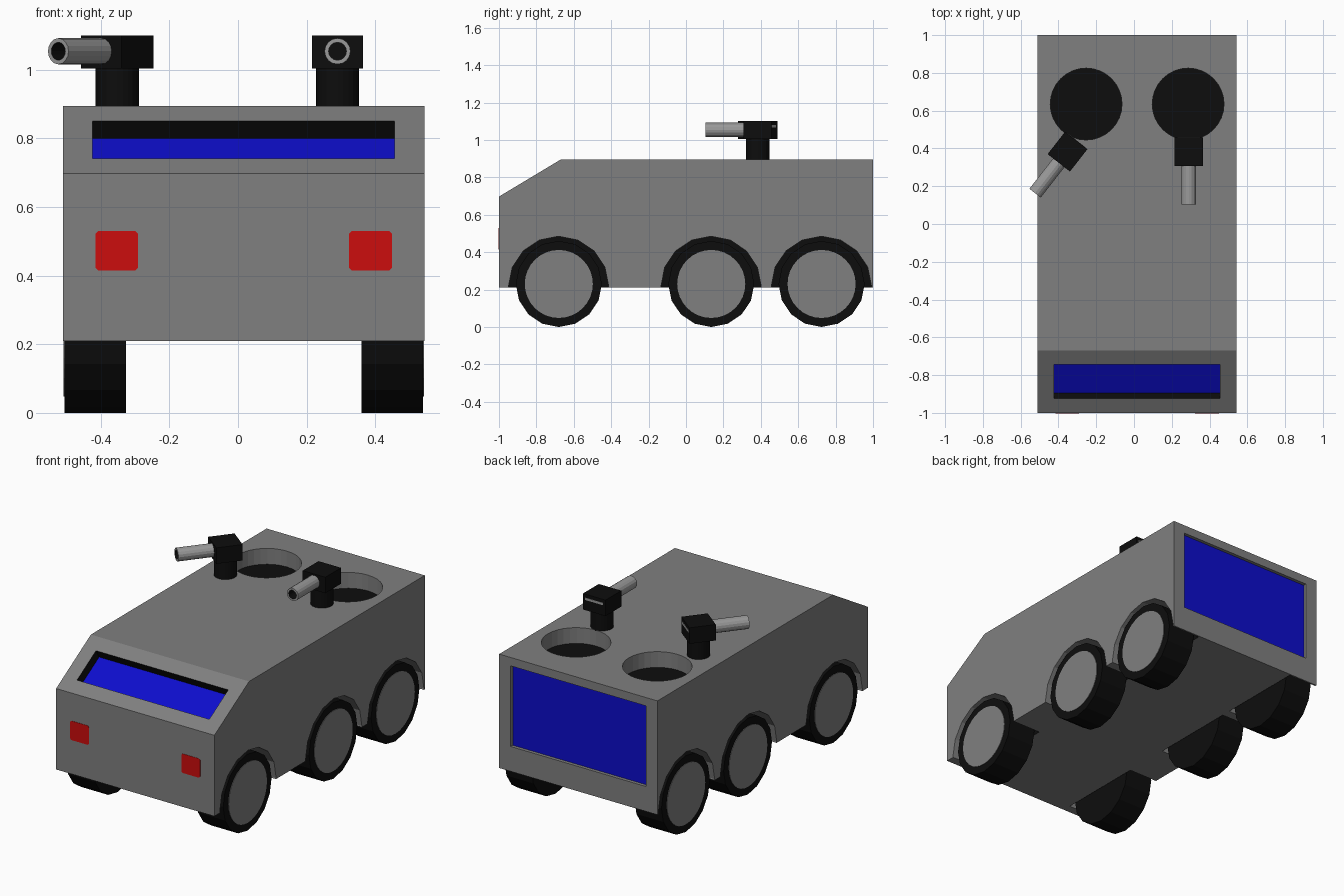
import bpy, bmesh, math
from mathutils import Matrix, Vector

if "Cube" in bpy.data.objects:
    bpy.data.objects.remove(bpy.data.objects["Cube"])

CX = 0.0165          # body centre line
HALF = 0.5265        # half body width


def material(name, *rgb):
    m = bpy.data.materials.new(name)
    m.diffuse_color = (*rgb, 1)
    m.use_nodes = True
    m.node_tree.nodes["Principled BSDF"].inputs["Base Color"].default_value = m.diffuse_color
    return m


GRAY = material("body gray", 0.214, 0.214, 0.214)
BLACK = material("rubber black", 0.004, 0.004, 0.004)
BLUE = material("window blue", 0.004, 0.004, 0.604)
RED = material("light red", 0.604, 0.004, 0.004)
STEEL = material("barrel gray", 0.32, 0.32, 0.32)


def finish(name, bm, mats, matrix):
    bmesh.ops.recalc_face_normals(bm, faces=bm.faces[:])
    me = bpy.data.meshes.new(name)
    bm.to_mesh(me)
    bm.free()
    for m in mats:
        me.materials.append(m)
    ob = bpy.data.objects.new(name, me)
    ob.matrix_world = matrix
    bpy.context.collection.objects.link(ob)
    return ob


def lathe(name, profile, n, mats, matrix, index=None):
    """Rings (radius, height) around local z; index = start cap, bands, end cap."""
    bm = bmesh.new()
    index = index or [0] * (len(profile) + 1)
    rings = [[bm.verts.new((r * math.cos(2 * math.pi * i / n),
                            r * math.sin(2 * math.pi * i / n), h))
              for i in range(n)] for r, h in profile]
    bm.faces.new(rings[0]).material_index = index[0]
    for k in range(len(rings) - 1):
        a, b = rings[k], rings[k + 1]
        for i in range(n):
            j = (i + 1) % n
            bm.faces.new((a[i], a[j], b[j], b[i])).material_index = index[k + 1]
    bm.faces.new(rings[-1]).material_index = index[-1]
    return finish(name, bm, mats, matrix)


def box(name, size, mats, matrix, floor=None):
    """Box; the face whose normal points along 'floor' takes the second material."""
    bm = bmesh.new()
    bmesh.ops.create_cube(bm, size=1)
    bmesh.ops.scale(bm, vec=size, verts=bm.verts[:])
    bm.normal_update()
    for f in bm.faces:
        f.material_index = int(bool(floor) and f.normal.dot(Vector(floor)) > 0.9)
    return finish(name, bm, mats, matrix)


def at(x, y, z):
    return Matrix.Translation((x, y, z))


def rot(deg, axis):
    return Matrix.Rotation(math.radians(deg), 4, axis)


# Body: side profile extruded across the width
bm = bmesh.new()
side = [(-1, 0.21), (1, 0.21), (1, 0.895), (-0.67, 0.895), (-1, 0.697)]
face = bm.faces.new([bm.verts.new((CX - HALF, y, z)) for y, z in side])
new = bmesh.ops.extrude_face_region(bm, geom=[face])["geom"]
bmesh.ops.translate(bm, vec=(2 * HALF, 0, 0),
                    verts=[v for v in new if isinstance(v, bmesh.types.BMVert)])
body = finish("body", bm, [GRAY, BLACK, BLUE], Matrix())

# Cutters: windscreen recess, rear window recess, hatches, wheel arches
slope = math.degrees(math.atan2(0.198, 0.33))
cutters = [
    box("windscreen_cutter", (0.88, 0.21, 0.116), [BLACK, BLUE],
        at(CX, -0.835, 0.796) @ rot(slope, 'X'), (0, 0, -1)),
    box("rear_window_cutter", (0.9, 0.04, 0.485), [GRAY, BLUE],
        at(CX, 1.0, 0.602), (0, -1, 0)),
]
for s in (-1, 1):
    cutters.append(lathe("hatch_cutter", [(0.19, -0.095), (0.19, 0.1)], 32,
                         [GRAY, BLACK], at(CX + s * 0.27, 0.635, 0.895), [1, 0, 0]))

# Wheels with flat hubs
for s, label in ((-1, "left"), (1, "right")):
    for y, place in ((-0.68, "front"), (0.135, "middle"), (0.725, "rear")):
        turn = rot(s * 90, 'Y')
        cutters.append(lathe("arch_cutter", [(0.268, 0.337), (0.268, 0.6)], 16,
                             [GRAY, BLACK], at(CX, y - 0.001, 0.217) @ turn, [1, 0, 0]))
        lathe(f"{place}_{label}_tire", [(0.23, 0.343), (0.23, 0.522)], 16,
              [BLACK], at(CX, y, 0.23) @ turn)
        lathe(f"{place}_{label}_hub", [(0.182, 0.52), (0.182, 0.525)], 32,
              [GRAY], at(CX, y, 0.23) @ turn)

bpy.context.view_layer.objects.active = body
for c in cutters:
    c.hide_render = True
    mod = body.modifiers.new("cut", 'BOOLEAN')
    mod.operation = 'DIFFERENCE'
    mod.solver = 'EXACT'
    mod.material_mode = 'TRANSFER'
    mod.object = c
    bpy.ops.object.modifier_apply(modifier=mod.name)
for c in cutters:
    bpy.data.objects.remove(c)

# Headlights: thin plates with clipped corners
for s, label in ((-1, "left"), (1, "right")):
    lamp = box(f"{label}_headlight", (0.125, 0.006, 0.115), [RED],
               at(CX + s * 0.37, -0.999, 0.4725))
    bm = bmesh.new()
    bm.from_mesh(lamp.data)
    edges = [e for e in bm.edges
             if abs((e.verts[0].co - e.verts[1].co).normalized().y) > 0.9]
    bmesh.ops.bevel(bm, geom=edges, offset=0.008, segments=1, affect='EDGES')
    bm.to_mesh(lamp.data)
    bm.free()

# Turrets: post, head, hollow barrel and a slit on the back
for x, angle, label in ((-0.352, -38, "left"), (0.29, 0, "right")):
    base = at(x, 0.383, 0) @ rot(angle, 'Z')
    lathe(f"{label}_turret_post", [(0.063, 0.89), (0.063, 1.01)], 24, [BLACK],
          at(x, 0.383, 0))
    box(f"{label}_turret_head", (0.15, 0.15, 0.096), [BLACK], base @ at(0, 0, 1.052))
    box(f"{label}_turret_slit", (0.12, 0.004, 0.014), [STEEL],
        base @ at(0, 0.075, 1.073))
    lathe(f"{label}_turret_barrel",
          [(0.038, 0.07), (0.038, 0.279), (0.026, 0.279), (0.026, 0.12)], 16,
          [STEEL, BLACK], base @ at(0, 0, 1.054) @ rot(90, 'X'), [0, 0, 0, 1, 1])
